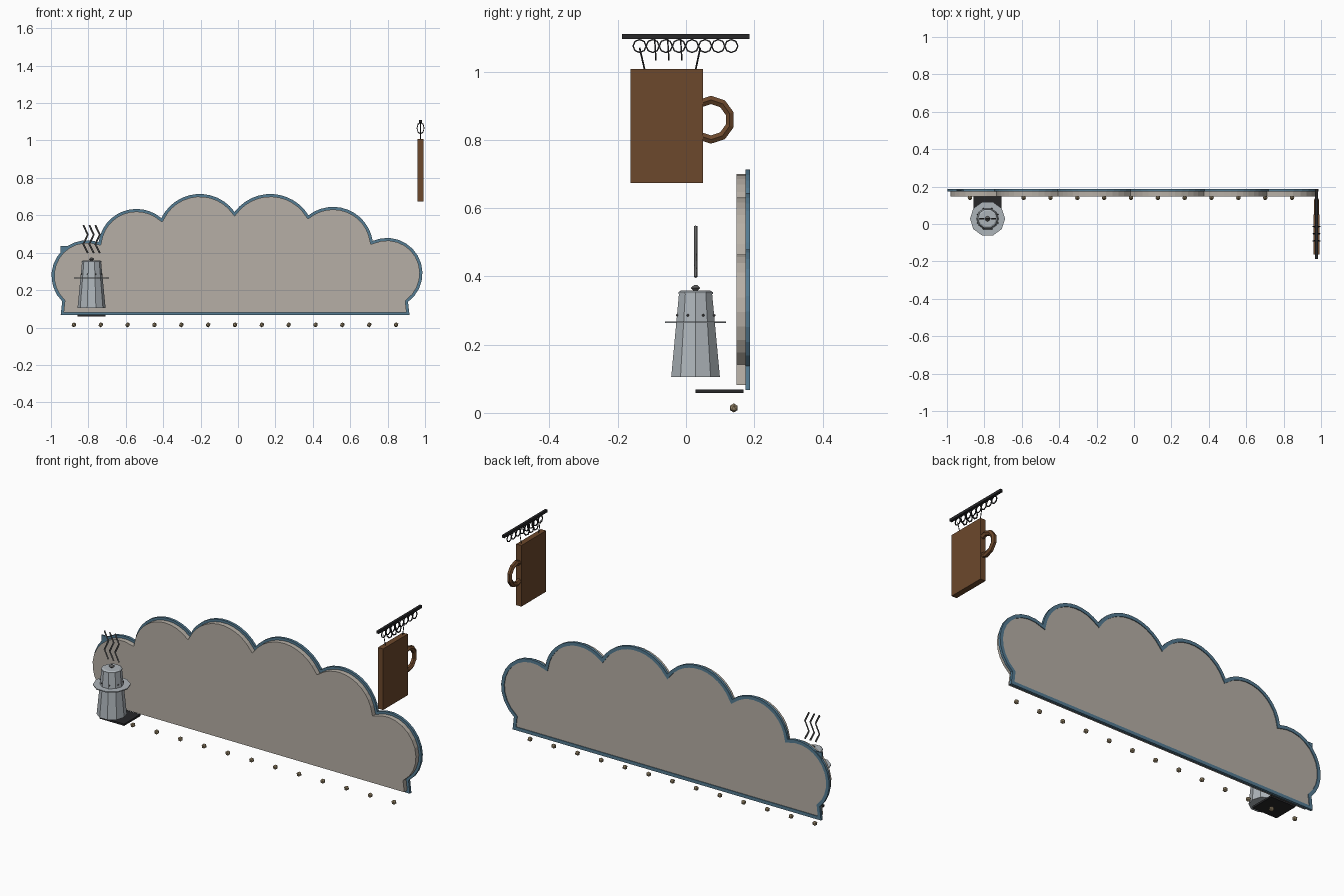
import bpy, bmesh, math
from mathutils import Vector, Matrix

if "Cube" in bpy.data.objects:
    bpy.data.objects.remove(bpy.data.objects["Cube"])


def mat(name, r, g, b):
    m = bpy.data.materials.new(name)
    m.diffuse_color = (r, g, b, 1)
    m.use_nodes = True
    m.node_tree.nodes["Principled BSDF"].inputs["Base Color"].default_value = m.diffuse_color
    return m


TAUPE = mat("taupe", 0.47, 0.43, 0.38)
BLUE = mat("blue", 0.09, 0.20, 0.29)
BROWN = mat("brown_wood", 0.15, 0.065, 0.025)
BLACK = mat("black_iron", 0.02, 0.02, 0.022)
STEEL = mat("steel", 0.42, 0.46, 0.49)
STEAM = mat("steam_grey", 0.12, 0.12, 0.12)
BULB = mat("bulb_tan", 0.35, 0.27, 0.16)


def finish(name, bm, material):
    bmesh.ops.recalc_face_normals(bm, faces=bm.faces)
    me = bpy.data.meshes.new(name)
    bm.to_mesh(me)
    bm.free()
    ob = bpy.data.objects.new(name, me)
    bpy.context.collection.objects.link(ob)
    me.materials.append(material)
    return ob


def box(name, lo, hi, material):
    bm = bmesh.new()
    lo, hi = Vector(lo), Vector(hi)
    bmesh.ops.create_cube(bm, size=1, matrix=Matrix.Translation((lo + hi) / 2)
                          @ Matrix.Diagonal((*(hi - lo), 1)))
    return finish(name, bm, material)


def lathe(name, profile, centre, n, material):
    bm = bmesh.new()
    rows = [[bm.verts.new((centre[0] + r * math.cos(2 * math.pi * i / n),
                           centre[1] + r * math.sin(2 * math.pi * i / n), z))
             for i in range(n)] for r, z in profile]
    for a, b in zip(rows, rows[1:]):
        for i in range(n):
            j = (i + 1) % n
            bm.faces.new((a[i], a[j], b[j], b[i]))
    bm.faces.new(rows[0])
    bm.faces.new(rows[-1])
    return finish(name, bm, material)


def torus(name, centre, major, minor, n, m, material, axis="X", stretch=1.0, tilt=0.0):
    # ring facing the given axis, stretched along z
    bm = bmesh.new()
    rot = Matrix.Rotation(math.pi / 2, 4, "Y" if axis == "X" else "X")
    M = Matrix.Translation(centre) @ Matrix.Rotation(tilt, 4, "X") @ Matrix.Diagonal((1, 1, stretch, 1)) @ rot
    g = []
    for i in range(n):
        a = 2 * math.pi * i / n
        row = []
        for k in range(m):
            b = 2 * math.pi * (k + 0.5) / m
            r = major + minor * math.cos(b)
            row.append(bm.verts.new(M @ Vector((r * math.cos(a), r * math.sin(a), minor * math.sin(b)))))
        g.append(row)
    for i in range(n):
        for k in range(m):
            i2, k2 = (i + 1) % n, (k + 1) % m
            bm.faces.new((g[i][k], g[i2][k], g[i2][k2], g[i][k2]))
    return finish(name, bm, material)


def tube(name, pts, r, material):
    cu = bpy.data.curves.new(name, "CURVE")
    cu.dimensions = "3D"
    cu.bevel_depth = r
    cu.bevel_resolution = 0
    cu.use_fill_caps = True
    s = cu.splines.new("POLY")
    s.points.add(len(pts) - 1)
    for p, q in zip(s.points, pts):
        p.co = (*q, 1)
    cu.materials.append(material)
    ob = bpy.data.objects.new(name, cu)
    bpy.context.collection.objects.link(ob)


def arc(p, q, s, n):
    # clockwise arc from p through q to s
    (ax, ay), (bx, by), (cx, cy) = p, q, s
    d = 2 * (ax * (by - cy) + bx * (cy - ay) + cx * (ay - by))
    A, B, C = ax * ax + ay * ay, bx * bx + by * by, cx * cx + cy * cy
    ux = (A * (by - cy) + B * (cy - ay) + C * (ay - by)) / d
    uy = (A * (cx - bx) + B * (ax - cx) + C * (bx - ax)) / d
    r = math.hypot(ax - ux, ay - uy)
    a0, a1 = math.atan2(ay - uy, ax - ux), math.atan2(cy - uy, cx - ux)
    while a1 > a0:
        a1 -= 2 * math.pi
    return [Vector((ux + r * math.cos(a0 + (a1 - a0) * i / n),
                    uy + r * math.sin(a0 + (a1 - a0) * i / n))) for i in range(n + 1)]


def inset(pts, d):
    out = []
    for i, p in enumerate(pts):
        e1 = (p - pts[i - 1]).normalized()
        e2 = (pts[(i + 1) % len(pts)] - p).normalized()
        n1, n2 = Vector((e1.y, -e1.x)), Vector((e2.y, -e2.x))
        h = (n1 + n2).normalized()
        out.append(p + h * d / max(h.dot(n1), 0.4))
    return out


# cloud outline in x, z
joints = [(-0.94, 0.14), (-0.745, 0.457), (-0.41, 0.585), (-0.018, 0.618),
          (0.377, 0.60), (0.72, 0.463), (0.909, 0.137)]
mids = [(-0.997, 0.28), (-0.54, 0.634), (-0.2, 0.714), (0.17, 0.714), (0.505, 0.645), (0.986, 0.28)]
outline = [Vector((-0.948, 0.067))]
for i, m in enumerate(mids):
    pts = arc(joints[i], m, joints[i + 1], 12)
    outline += pts if i == 0 else pts[1:]
outline.append(Vector((0.917, 0.067)))

# cloud panel
bm = bmesh.new()
f = bm.faces.new([bm.verts.new((p.x, 0.148, p.y)) for p in inset(outline, 0.014)])
ext = bmesh.ops.extrude_face_region(bm, geom=[f], use_keep_orig=True)
bmesh.ops.translate(bm, vec=(0, 0.036, 0), verts=[v for v in ext["geom"] if isinstance(v, bmesh.types.BMVert)])
finish("cloud_panel", bm, TAUPE)

# blue border around the panel
bm = bmesh.new()
loops = [[bm.verts.new((p.x, y, p.y)) for p in pl]
         for pl, y in ((outline, 0.174), (outline, 0.188), (inset(outline, 0.018), 0.188),
                       (inset(outline, 0.018), 0.174))]
for k in range(4):
    a, b = loops[k], loops[(k + 1) % 4]
    for i in range(len(a)):
        j = (i + 1) % len(a)
        bm.faces.new((a[i], a[j], b[j], b[i]))
finish("cloud_border", bm, BLUE)
box("border_corner", (-0.95, 0.176, 0.40), (-0.885, 0.183, 0.435), BLUE)

# row of bulbs
for i in range(13):
    bm = bmesh.new()
    bmesh.ops.create_icosphere(bm, subdivisions=1, radius=0.0135,
                               matrix=Matrix.Translation((-0.877 + i * 0.1435, 0.14, 0.0145)))
    finish("bulb_%d" % i, bm, BULB)

# pot with brim, lid and knob on a bracket
px, py = -0.783, 0.028
box("pot_bracket", (px - 0.075, 0.028, 0.059), (px + 0.075, 0.168, 0.069), BLACK)
lathe("pot_body", [(0.075, 0.105), (0.051, 0.35)], (px, py), 10, STEEL)
lathe("pot_brim", [(0.094, 0.263), (0.094, 0.268)], (px, py), 10, STEEL)
lathe("pot_lid", [(0.053, 0.348), (0.053, 0.354), (0.044, 0.359)], (px, py), 10, STEEL)
lathe("lid_knob", [(0.005, 0.357), (0.014, 0.366), (0.004, 0.375)], (px, py), 8, STEAM)
for i in range(8):
    a = math.pi * (i + 0.5) / 4
    bm = bmesh.new()
    bmesh.ops.create_icosphere(bm, subdivisions=1, radius=0.004, matrix=Matrix.Translation(
        (px + 0.059 * math.cos(a), py + 0.059 * math.sin(a), 0.286)))
    finish("pot_stud_%d" % i, bm, STEAM)

# steam wisps
for i, dx in enumerate((-0.032, 0, 0.032)):
    tube("steam_%d" % i, [(px + dx + s * 0.012, py, z) for s, z in
                          ((1, 0.398), (-1, 0.445), (1, 0.497), (-1, 0.547))], 0.005, STEAM)

# hanging mug sign
sx = 0.976
box("mug_board", (sx - 0.0155, -0.163, 0.673), (sx + 0.0155, 0.05, 1.007), BROWN)
torus("mug_handle", (sx, 0.073, 0.859), 0.058, 0.014, 10, 6, BROWN)

# rod, scroll rings, links and wires
box("hanging_rod", (sx - 0.007, -0.188, 1.096), (sx + 0.007, 0.186, 1.11), BLACK)
for i in range(8):
    torus("scroll_ring_%d" % i, (sx, -0.136 + i * 0.0384, 1.075), 0.019, 0.003, 8, 4, BLACK)
for i in range(3):
    torus("link_%d" % i, (sx, -0.09 + i * 0.038, 1.066), 0.019, 0.003, 8, 4, BLACK, "Y", 1.6, 0.06)
tube("wire_rear", [(sx, 0.042, 1.07), (sx, 0.028, 1.005)], 0.0025, BLACK)
tube("wire_front", [(sx, -0.136, 1.07), (sx, -0.121, 1.005)], 0.0025, BLACK)
